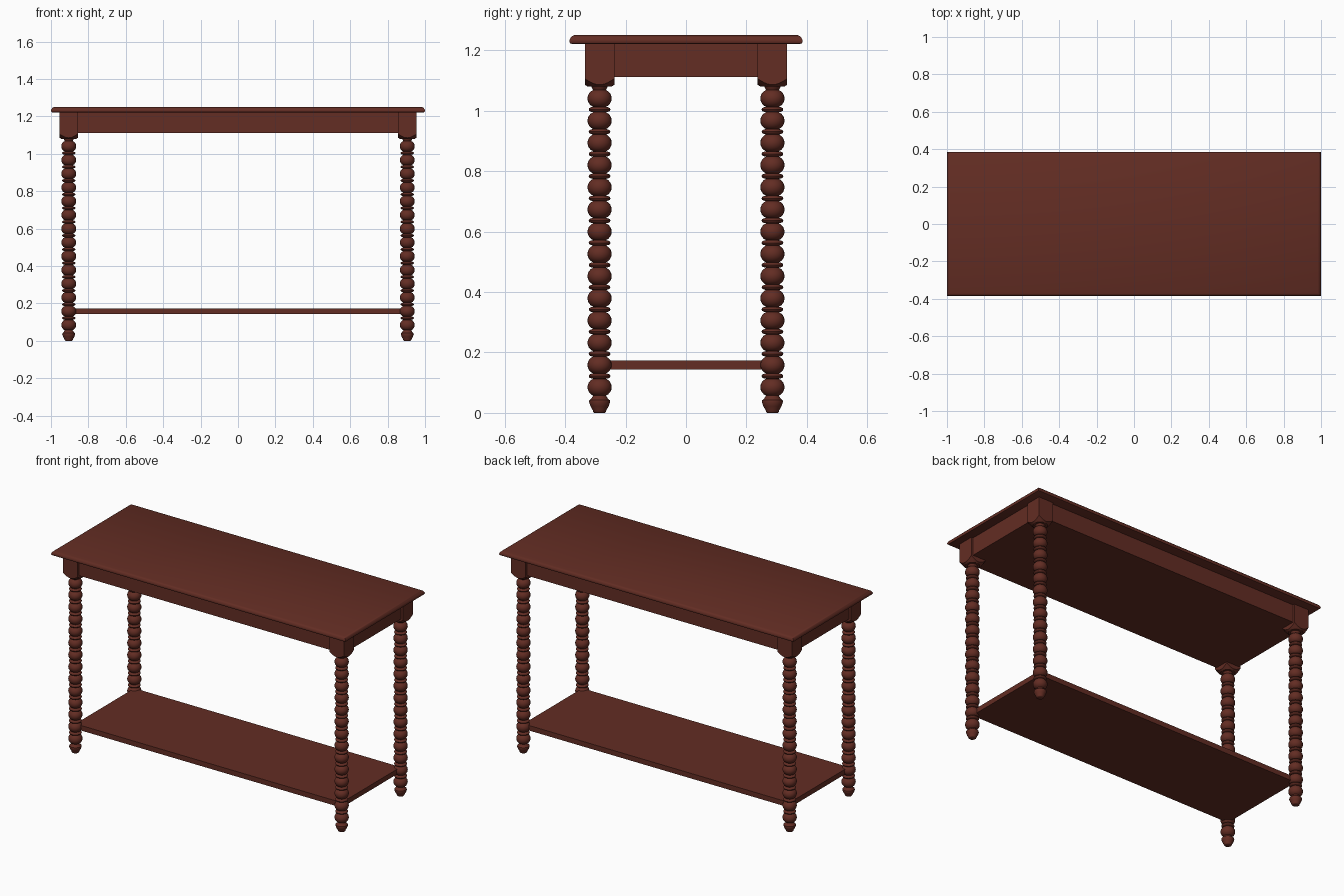
import bpy, bmesh, math

if "Cube" in bpy.data.objects:
    bpy.data.objects.remove(bpy.data.objects["Cube"])

wood = bpy.data.materials.new("reddish brown wood")
wood.diffuse_color = (0.125, 0.026, 0.017, 1)
wood.use_nodes = True
wood.node_tree.nodes["Principled BSDF"].inputs["Base Color"].default_value = wood.diffuse_color


def finish(name, bm, smooth=None):
    bmesh.ops.recalc_face_normals(bm, faces=bm.faces)
    me = bpy.data.meshes.new(name)
    bm.to_mesh(me)
    bm.free()
    me.materials.append(wood)
    ob = bpy.data.objects.new(name, me)
    bpy.context.collection.objects.link(ob)
    if smooth:
        bpy.ops.object.select_all(action='DESELECT')
        ob.select_set(True)
        bpy.context.view_layer.objects.active = ob
        bpy.ops.object.shade_smooth_by_angle(angle=math.radians(smooth))
    return ob


def stack(rings):
    """Join rings of points from bottom to top and cap both ends."""
    bm = bmesh.new()
    vs = [[bm.verts.new(p) for p in ring] for ring in rings]
    n = len(vs[0])
    for a, b in zip(vs, vs[1:]):
        for i in range(n):
            j = (i + 1) % n
            bm.faces.new((a[i], a[j], b[j], b[i]))
    bm.faces.new(vs[0][::-1])
    bm.faces.new(vs[-1])
    return bm


def rect(hx, hy, z):
    return [(-hx, -hy, z), (hx, -hy, z), (hx, hy, z), (-hx, hy, z)]


def box(name, hx, hy, z0, z1):
    return finish(name, stack([rect(hx, hy, z0), rect(hx, hy, z1)]))


# Tabletop with a rounded moulded edge
edge = [(0.010, 1.220), (0.003, 1.223), (0.0, 1.229), (0.001, 1.235),
        (0.005, 1.242), (0.010, 1.247), (0.016, 1.25)]
finish("tabletop", stack([rect(1 - d, 0.386 - d, z) for d, z in edge]), 40)

# Apron under the top, and the low shelf
LX, LY, HALF = 0.905, 0.286, 0.049
box("apron", LX + HALF - 0.012, LY + HALF - 0.012, 1.112, 1.222)
box("shelf", LX, LY, 0.143, 0.174)

# Turned leg profile: foot, then large beads with thin rings between
STEP, FIRST, COUNT = 0.0735, 0.085, 14
profile = [(0.017, 0.0), (0.021, 0.003), (0.022, 0.008), (0.030, 0.022),
           (0.035, 0.036), (0.034, 0.042), (0.028, 0.046)]
for k in range(COUNT):
    zc = FIRST + k * STEP
    for i in range(9):
        t = math.radians(-68 + 17 * i)
        profile.append((0.010 + 0.030 * math.cos(t), zc + 0.030 * math.sin(t)))
    if k < COUNT - 1:
        zr = zc + STEP / 2
        for i in range(5):
            t = math.radians(-80 + 40 * i)
            profile.append((0.027 + 0.009 * math.cos(t), zr + 0.0075 * math.sin(t)))
profile.append((0.030, 1.085))


def ring(r, z, n=24):
    return [(r * math.cos(2 * math.pi * i / n), r * math.sin(2 * math.pi * i / n), z)
            for i in range(n)]


# Square block whose lower corners are turned away in arcs
N = 40
dirs = [(math.cos(2 * math.pi * i / N), math.sin(2 * math.pi * i / N)) for i in range(N)]
reach = [HALF / max(abs(c), abs(s)) for c, s in dirs]
block = [[(c * 0.040, s * 0.040, 1.080) for c, s in dirs],
         [(c * r, s * r, 1.086 + (r - HALF) * 1.0) for (c, s), r in zip(dirs, reach)],
         [(c * r, s * r, 1.222) for (c, s), r in zip(dirs, reach)]]

for sy, side in ((-1, "front"), (1, "back")):
    for sx, hand in ((-1, "left"), (1, "right")):
        leg = finish(f"{side}_{hand}_leg", stack([ring(r, z) for r, z in profile]), 45)
        top = finish(f"{side}_{hand}_leg_block", stack(block), 30)
        for ob in (leg, top):
            ob.location = (sx * LX, sy * LY, 0)
